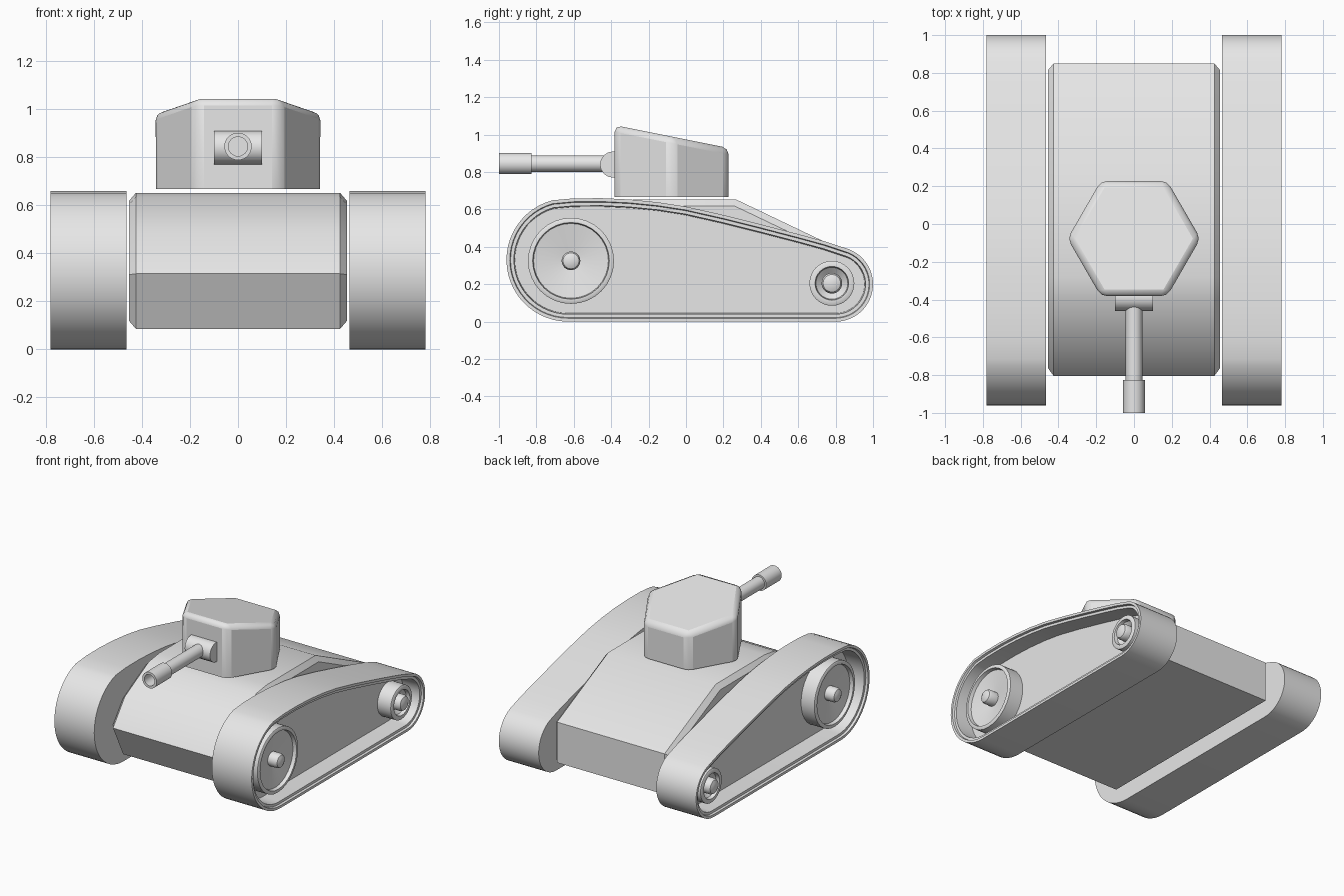
import bpy, bmesh
from math import sin, cos, pi, radians
from mathutils import Vector

if "Cube" in bpy.data.objects:
    bpy.data.objects.remove(bpy.data.objects["Cube"])

grey = bpy.data.materials.new("plain_grey")
grey.use_nodes = True
grey.diffuse_color = (0.8, 0.8, 0.8, 1)
grey.node_tree.nodes["Principled BSDF"].inputs["Base Color"].default_value = (0.8, 0.8, 0.8, 1)


def finish(obj, mirror=False, bevel=0, angle=35):
    """Shared material, optional mirror and bevel, smooth shading."""
    obj.data.materials.append(grey)
    if bevel:
        mod = obj.modifiers.new("bevel", 'BEVEL')
        mod.width = bevel
        mod.segments = 2
        mod.limit_method = 'WEIGHT'
    if mirror:
        obj.modifiers.new("mirror", 'MIRROR')
    bpy.ops.object.select_all(action='DESELECT')
    obj.select_set(True)
    bpy.context.view_layer.objects.active = obj
    bpy.ops.object.shade_smooth_by_angle(angle=radians(angle))
    return obj


def loft(name, rings):
    """Skin a list of closed rings of equal length and cap both ends."""
    bm = bmesh.new()
    loops = [[bm.verts.new(p) for p in ring] for ring in rings]
    n = len(loops[0])
    for a, b in zip(loops, loops[1:]):
        for i in range(n):
            j = (i + 1) % n
            bm.faces.new((a[i], a[j], b[j], b[i]))
    bm.faces.new(loops[0])
    bm.faces.new(loops[-1])
    bmesh.ops.recalc_face_normals(bm, faces=bm.faces)
    mesh = bpy.data.meshes.new(name)
    bm.to_mesh(mesh)
    bm.free()
    obj = bpy.data.objects.new(name, mesh)
    bpy.context.collection.objects.link(obj)
    return obj


def lathe(name, centre, profile, axis, sides=32):
    """Turn (radius, offset) pairs around the x or y axis."""
    rings = []
    for r, d in profile:
        ring = []
        for i in range(sides):
            u, v = r * cos(2 * pi * i / sides), r * sin(2 * pi * i / sides)
            ring.append(Vector(centre) + Vector((d, u, v) if axis == 'x' else (u, d, v)))
        rings.append(ring)
    return loft(name, rings)


def inset(outline, amount):
    """Move a clockwise (y, z) outline inwards with mitred corners."""
    pts = [Vector(p) for p in outline]
    result = []
    for i, p in enumerate(pts):
        e1 = (p - pts[i - 1]).normalized()
        e2 = (pts[(i + 1) % len(pts)] - p).normalized()
        n1, n2 = Vector((e1.y, -e1.x)), Vector((e2.y, -e2.x))
        result.append(p + (n1 + n2) * amount / (1 + n1.dot(n2)))
    return result


def side_loft(name, outline, steps):
    """Loft a side outline across x, with an (inset, x) pair for each ring."""
    return loft(name, [[(x, p.x, p.y) for p in inset(outline, a)] for a, x in steps])


def arc(cy, cz, r, start, end, count):
    angles = [radians(start + (end - start) * i / count) for i in range(count + 1)]
    return [(cy + r * cos(a), cz + r * sin(a)) for a in angles]


# Hull: side outline with chamfered flanks
hull_outline = [(-0.69, 0.085), (-0.805, 0.315), (-0.67, 0.49), (-0.4, 0.635), (-0.28, 0.652),
                (0.27, 0.652), (0.85, 0.375), (0.85, 0.085)]
finish(side_loft("hull", hull_outline,
                 [(0.035, -0.455), (0, -0.425), (0, 0.425), (0.035, 0.455)]), angle=30)

# Tracks: raised rim, stepped groove and recessed side panel
track_outline = (arc(-0.63, 0.33, 0.33, 270, 105, 24)
                 + [(-0.6, 0.659), (-0.45, 0.66), (-0.3, 0.653), (-0.15, 0.638), (0, 0.615),
                    (0.2, 0.57), (0.4, 0.52), (0.6, 0.468), (0.75, 0.427)]
                 + arc(0.8, 0.2, 0.2, 68, -90, 20))
finish(side_loft("tracks", track_outline,
                 [(0, 0.465), (0, 0.78), (0.018, 0.78), (0.022, 0.765),
                  (0.04, 0.765), (0.045, 0.64)]), mirror=True)

# Wheels: dished discs with a rounded hub
for name, y, z, r, lip, hub in (("front_wheels", -0.615, 0.325, 0.23, 0.025, 0.05),
                                ("rear_wheels", 0.78, 0.205, 0.12, 0.03, 0.055)):
    finish(lathe(name, (0, y, z),
                 [(r, 0.62), (r, 0.745), (r - 0.008, 0.75), (r - lip, 0.75),
                  (r - lip - 0.005, 0.725), (hub, 0.70), (hub, 0.755),
                  (hub * 0.85, 0.77), (hub * 0.5, 0.778), (hub * 0.1, 0.78)], 'x'),
           mirror=True)

# Turret: hexagonal prism with a roof that falls to the rear
corners = [(0.352 * cos(pi * i / 3), -0.077 + 0.352 * sin(pi * i / 3)) for i in range(6)]
turret = loft("turret", [[(x, y, 0.667) for x, y in corners],
                         [(x, y, 1.05 - 0.2 * (y + 0.38)) for x, y in corners]])
weights = turret.data.attributes.new("bevel_weight_edge", 'FLOAT', 'EDGE')
for edge in turret.data.edges:
    low = all(turret.data.vertices[v].co.z < 0.7 for v in edge.vertices)
    weights.data[edge.index].value = 0 if low else 1
finish(turret, bevel=0.035)

# Gun: round mantlet across the turret front, barrel and hollow muzzle
finish(lathe("gun_mantlet", (0, -0.39, 0.84), [(0.07, -0.1), (0.07, 0.1)], 'x', 16))
finish(lathe("gun_barrel", (0, 0, 0.845), [(0.044, -0.4), (0.044, -0.84)], 'y'))
finish(lathe("gun_muzzle", (0, 0, 0.845),
             [(0.045, -0.825), (0.057, -0.825), (0.057, -1.0),
              (0.04, -1.0), (0.04, -0.87)], 'y'))
